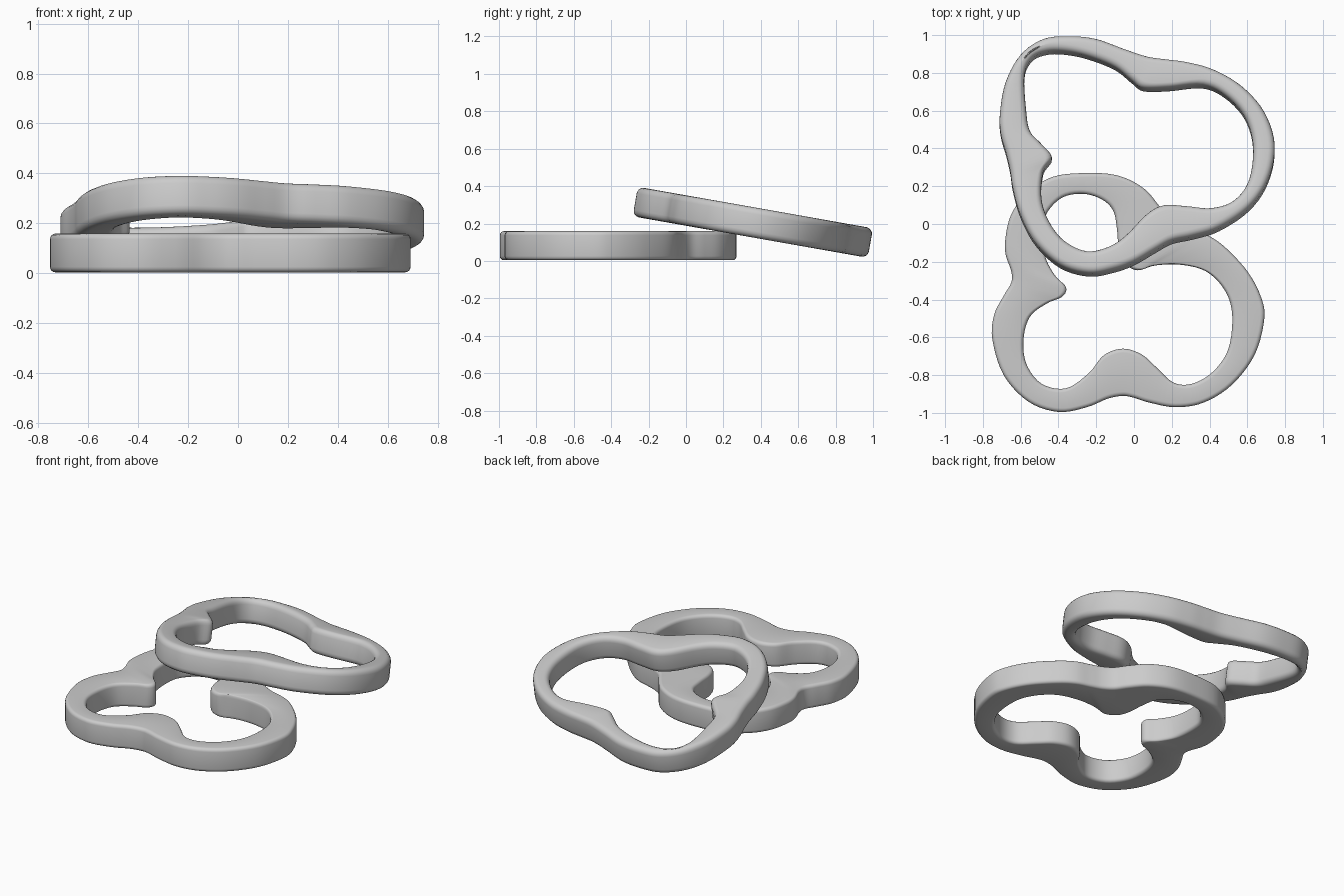
import bpy, bmesh, math
from mathutils import Vector, geometry

# Paired stations round each ring: outer x, outer y, inner x, inner y
FLAT = [
    (-.24, .27, -.27, .16), (-.08, .255, -.17, .13), (.05, .19, -.11, .07),
    (.13, .10, -.09, -.03), (.18, .03, -.08, -.14), (.24, -.01, -.05, -.21),
    (.31, -.035, .02, -.245), (.40, -.065, .11, -.22), (.49, -.13, .24, -.215),
    (.60, -.25, .38, -.25), (.67, -.38, .48, -.35), (.69, -.50, .52, -.48),
    (.64, -.69, .50, -.66), (.52, -.85, .42, -.78), (.37, -.945, .31, -.845),
    (.22, -.97, .21, -.84), (.08, -.945, .12, -.76), (0, -.92, .04, -.69),
    (-.06, -.91, -.06, -.66), (-.14, -.925, -.16, -.695), (-.25, -.97, -.24, -.79),
    (-.40, -.995, -.36, -.87), (-.56, -.94, -.49, -.845), (-.69, -.80, -.57, -.74),
    (-.75, -.61, -.585, -.61), (-.74, -.48, -.55, -.49), (-.69, -.38, -.46, -.42),
    (-.65, -.31, -.38, -.385), (-.65, -.25, -.36, -.335), (-.68, -.16, -.42, -.27),
    (-.68, -.07, -.47, -.17), (-.65, .05, -.48, -.03), (-.57, .16, -.46, .06),
    (-.43, .25, -.38, .14),
]
TILTED = [
    (-.34, 1, -.36, .895), (-.20, .985, -.24, .87), (-.05, .93, -.10, .815),
    (.07, .89, -.01, .745), (.17, .875, .05, .705), (.28, .86, .18, .705),
    (.42, .82, .36, .72), (.57, .73, .48, .67), (.69, .59, .585, .56),
    (.745, .41, .63, .41), (.71, .22, .61, .23), (.61, .07, .53, .12),
    (.45, -.04, .41, .08), (.31, -.085, .28, .09), (.20, -.11, .16, .095),
    (.11, -.16, .07, .05), (0, -.225, -.04, -.06), (-.11, -.265, -.13, -.12),
    (-.24, -.285, -.25, -.145), (-.39, -.24, -.37, -.09), (-.52, -.12, -.45, .01),
    (-.60, .03, -.49, .13), (-.64, .17, -.48, .27), (-.655, .27, -.435, .345),
    (-.675, .36, -.49, .415), (-.705, .47, -.55, .48), (-.71, .58, -.57, .58),
    (-.68, .75, -.58, .77), (-.60, .90, -.54, .86), (-.48, .985, -.46, .895),
]


def smooth_loop(points, steps=5):
    """Closed Catmull-Rom curve through the points."""
    n, out = len(points), []
    for i in range(n):
        a, b, c, d = (points[(i + k) % n] for k in (-1, 0, 1, 2))
        out += geometry.interpolate_bezier(b, b + (c - a) / 6, c - (d - b) / 6, c, steps + 1)[:-1]
    return out


def ring(name, stations, height, radius, pivot_y=0, outer_scale=1, inner_scale=1):
    """Loft a rounded-rectangle section between the outer and inner outlines."""
    outer = smooth_loop([Vector((s[0], (s[1] - pivot_y) * outer_scale, 0)) for s in stations])
    inner = smooth_loop([Vector((s[2], (s[3] - pivot_y) * inner_scale, 0)) for s in stations])
    bm = bmesh.new()
    loops = []
    for o, i in zip(outer, inner):
        across = (i - o).normalized()
        loop = []
        for edge, inward, zs, start in ((o, across, -1, 180), (i, -across, -1, 270),
                                        (i, -across, 1, 0), (o, across, 1, 90)):
            for k in range(5):
                a = math.radians(start + k * 22.5)
                side = 1 if edge is i else -1
                p = edge + inward * radius * (1 - side * math.cos(a))
                p.z = zs * (height / 2 - radius) + radius * math.sin(a)
                loop.append(bm.verts.new(p))
        loops.append(loop)
    for r, s in zip(loops, loops[1:] + loops[:1]):
        for k in range(len(r)):
            m = (k + 1) % len(r)
            bm.faces.new((r[k], r[m], s[m], s[k]))
    bmesh.ops.recalc_face_normals(bm, faces=bm.faces)
    mesh = bpy.data.meshes.new(name)
    bm.to_mesh(mesh)
    bm.free()
    mesh.shade_smooth()
    obj = bpy.data.objects.new(name, mesh)
    bpy.context.collection.objects.link(obj)
    return obj


# Flat ring on the ground
flat_ring = ring("flat_ring", FLAT, .155, .022)
flat_ring.location.z = .0815

# Second ring leaning on the first
tilted_ring = ring("tilted_ring", TILTED, .16, .035, .355, .993, 1.03)
tilted_ring.location = (0, .355, .207)
tilted_ring.rotation_euler.x = math.radians(-10)
